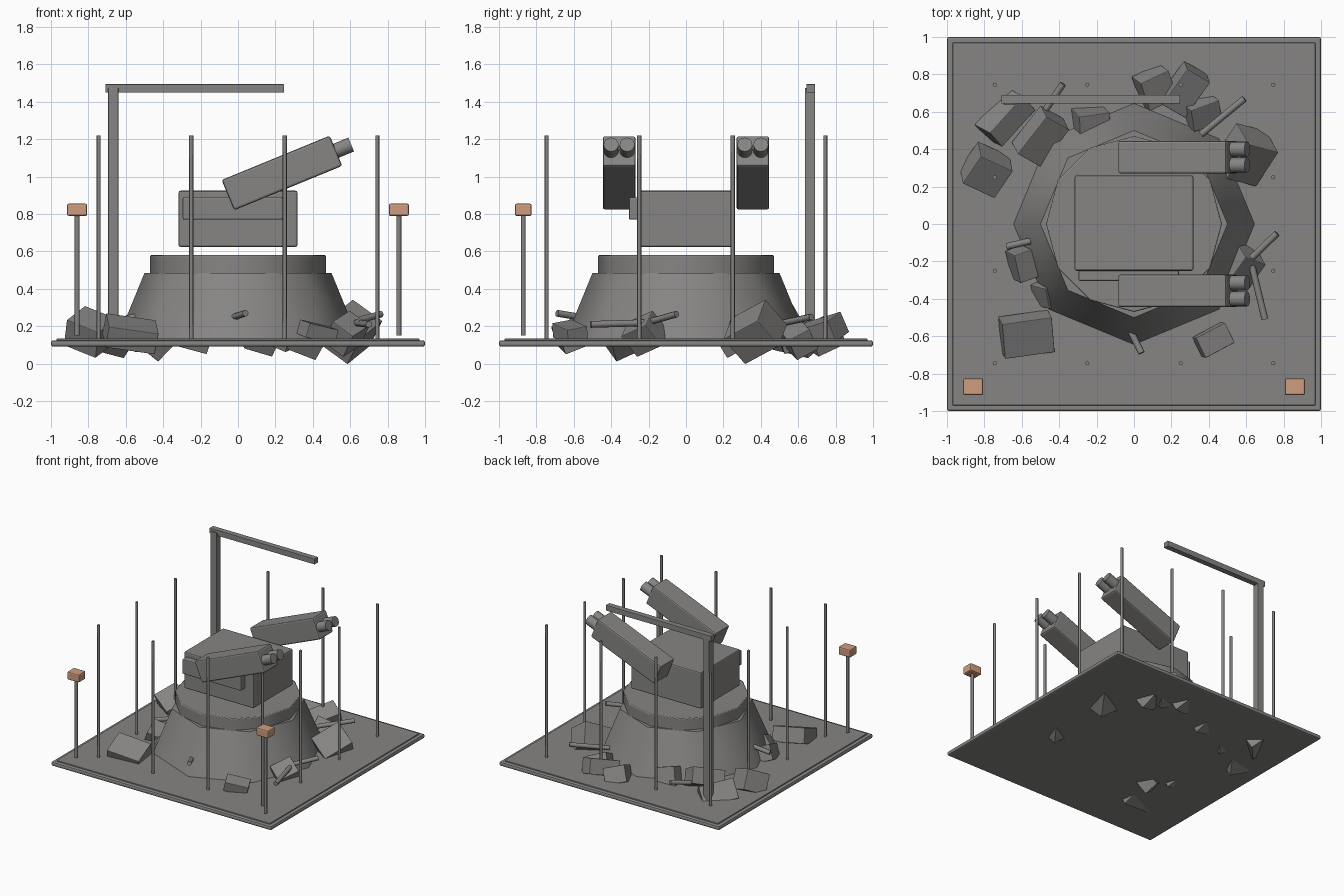
import bpy, math
from mathutils import Vector, Matrix


def material(name, rgb):
    m = bpy.data.materials.new(name)
    m.diffuse_color = (*rgb, 1)
    return m


GREY = material("concrete grey", (0.24, 0.235, 0.23))
ORANGE = material("lamp orange", (0.62, 0.34, 0.21))


def finish(name, mat, bevel=0, smooth=None):
    ob = bpy.context.object
    ob.name = name
    ob.data.materials.append(mat)
    if bevel:
        mod = ob.modifiers.new("bevel", 'BEVEL')
        mod.width, mod.segments = bevel, 2
    if smooth:
        bpy.ops.object.shade_smooth_by_angle(angle=math.radians(smooth))
    return ob


def box(name, loc, size, rot=(0, 0, 0), mat=GREY, bevel=0.008):
    bpy.ops.mesh.primitive_cube_add(size=1)
    ob = bpy.context.object
    ob.data.transform(Matrix.Diagonal((*size, 1)))
    ob.location = loc
    ob.rotation_euler = [math.radians(a) for a in rot]
    return finish(name, mat, bevel)


def rod(name, a, b, r, sides=10):
    a, b = Vector(a), Vector(b)
    bpy.ops.mesh.primitive_cylinder_add(vertices=sides, radius=r, depth=(b - a).length,
                                        location=(a + b) / 2)
    bpy.context.object.rotation_euler = (b - a).to_track_quat('Z', 'Y').to_euler()
    return finish(name, GREY, 0, 50)


# Ground slab with a raised inner panel
box("ground_slab", (0, 0, 0.108), (2, 2, 0.034), bevel=0.012)
box("ground_panel", (0, 0, 0.123), (1.94, 1.94, 0.022), bevel=0.004)

# Eight-sided flared bunker and the turret ring on top
bpy.ops.mesh.primitive_cone_add(vertices=8, radius1=0.65, radius2=0.5, depth=0.365,
                                location=(0, 0, 0.3025))
bpy.context.object.data.transform(Matrix.Rotation(math.radians(90), 4, 'Z'))
finish("bunker", GREY, 0, 50)
bpy.ops.mesh.primitive_cylinder_add(vertices=12, radius=0.47, depth=0.12,
                                    location=(0, 0, 0.52))
finish("turret_ring", GREY, 0.006, 40)

# Turret body and side locker
box("turret_body", (0, 0.005, 0.775), (0.635, 0.51, 0.3), bevel=0.01)
box("side_locker", (-0.028, -0.275, 0.83), (0.535, 0.06, 0.12))

# Tilted launcher pods, each with two tubes
TILT = math.radians(22.3)
along = Vector((math.cos(TILT), 0, math.sin(TILT)))
for side, y in (("right", -0.3575), ("left", 0.3575)):
    c = Vector((0.235, y, 1.02))
    box(side + "_pod", c, (0.625, 0.175, 0.175), (0, -22.3, 0), bevel=0.012)
    for dy in (-0.043, 0.043):
        o = c + Vector((0, dy, 0))
        rod(side + "_tube", o + along * 0.27, o + along * 0.4, 0.04, 16)

# Gantry
box("gantry_post", (-0.667, 0.663, 0.79), (0.055, 0.055, 1.37), bevel=0.003)
box("gantry_arm", (-0.232, 0.667, 1.472), (0.955, 0.046, 0.046), bevel=0.003)

# Ring of thin fence poles around the edge
grid = (-0.745, -0.25, 0.25, 0.745)
for x in grid:
    for y in grid:
        if abs(x) > 0.5 or abs(y) > 0.5:
            rod("fence_pole", (x, y, 0.12), (x, y, 1.22), 0.011, 8)

# Lamps on stands at the front corners
for x in (-0.86, 0.86):
    rod("lamp_stand", (x, -0.87, 0.15), (x, -0.87, 0.8), 0.013, 8)
    box("lamp", (x, -0.87, 0.823), (0.108, 0.09, 0.066), mat=ORANGE, bevel=0.01)

# Rubble blocks: centre, size, rotation in degrees
rubble = [
    (-0.79, 0.29, 0.17, 0.20, 0.19, 0.16, 25, 20, -25),
    (-0.69, 0.57, 0.15, 0.27, 0.12, 0.16, 35, 10, 48),
    (-0.50, 0.47, 0.19, 0.26, 0.16, 0.13, 30, -15, 52),
    (-0.23, 0.55, 0.16, 0.17, 0.12, 0.15, 20, 15, 8),
    (0.11, 0.73, 0.15, 0.17, 0.17, 0.13, 25, 15, 25),
    (0.27, 0.72, 0.17, 0.15, 0.24, 0.12, 15, 20, -30),
    (0.36, 0.60, 0.13, 0.17, 0.13, 0.13, 30, 20, 20),
    (0.60, 0.37, 0.17, 0.20, 0.24, 0.19, 30, 35, -15),
    (-0.575, -0.59, 0.16, 0.27, 0.20, 0.12, 22, 8, 8),
    (0.425, -0.62, 0.17, 0.18, 0.12, 0.08, 10, 12, 28),
    (-0.59, -0.21, 0.16, 0.13, 0.16, 0.12, 20, 20, 20),
    (0.58, -0.22, 0.16, 0.14, 0.17, 0.15, 25, 35, -20),
    (-0.45, -0.36, 0.12, 0.15, 0.12, 0.12, 30, 35, 30),
]
for r in rubble:
    box("rubble", r[:3], r[3:6], r[6:], bevel=0.004)

# Bent reinforcing bars lying in the rubble
bars = [
    ((-0.52, 0.54, 0.18), (-0.38, 0.75, 0.23)),
    ((0.36, 0.48, 0.21), (0.59, 0.67, 0.25)),
    ((0.60, -0.21, 0.22), (0.765, -0.05, 0.265)),
    ((0.62, -0.18, 0.22), (0.70, -0.51, 0.21)),
    ((-0.02, -0.57, 0.25), (0.04, -0.69, 0.27)),
    ((-0.68, -0.12, 0.22), (-0.55, -0.09, 0.25)),
]
for a, b in bars:
    rod("rebar", a, b, 0.018, 8)
